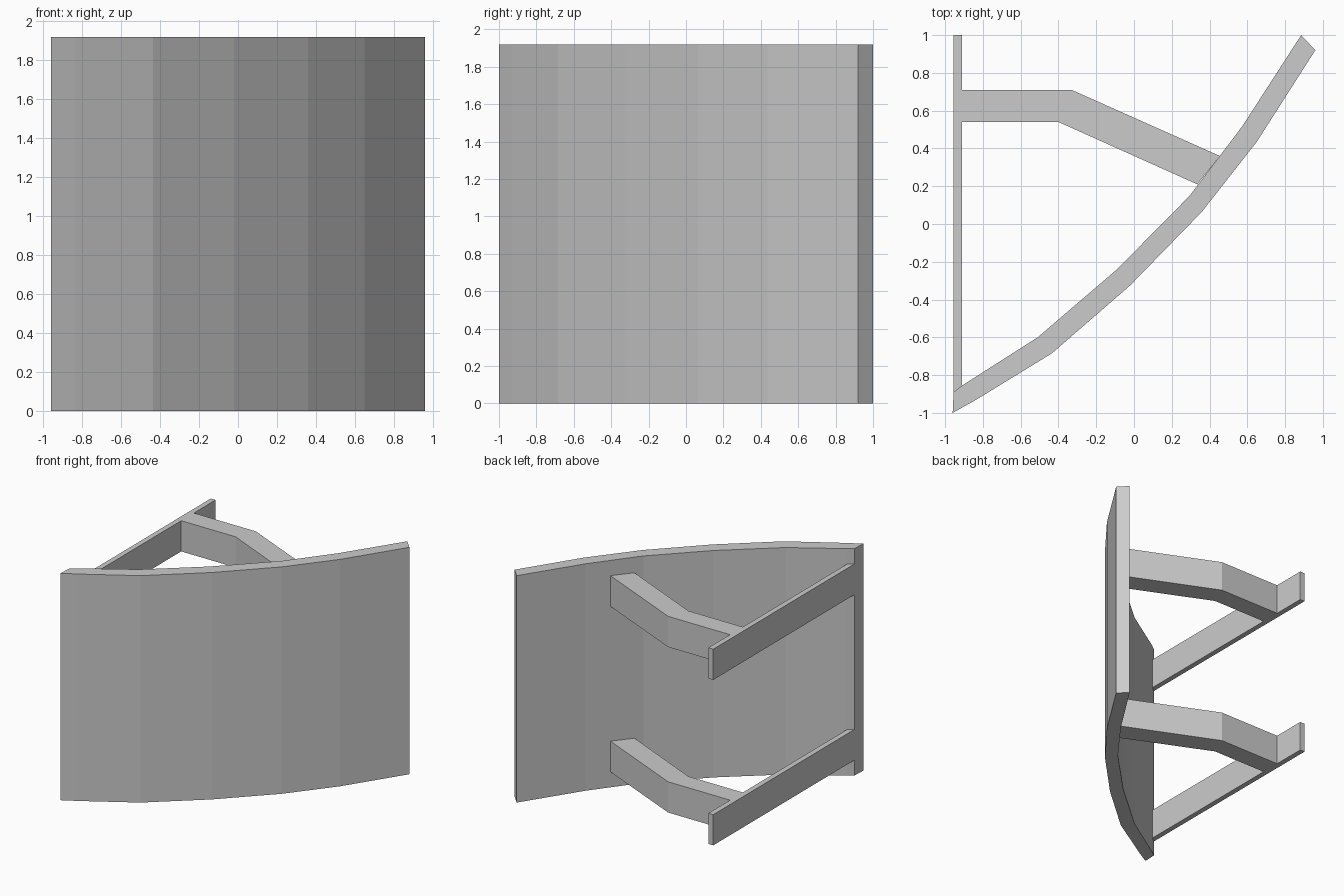
import bpy
import bmesh

cube = bpy.data.objects.get("Cube")
if cube:
    bpy.data.objects.remove(cube, do_unlink=True)

# Single grey finish
grey = bpy.data.materials.new("light_grey")
grey.use_nodes = True
grey.diffuse_color = (0.6, 0.6, 0.6, 1)
grey.node_tree.nodes["Principled BSDF"].inputs["Base Color"].default_value = grey.diffuse_color


def prism(name, edge_a, edge_b, z0, z1):
    """Flat-faced strip between two matching edge paths, raised from z0 to z1."""
    bm = bmesh.new()
    rows = [[bm.verts.new((x, y, z)) for x, y in path]
            for path in (edge_a, edge_b) for z in (z0, z1)]
    a0, a1, b0, b1 = rows
    n = len(edge_a)
    for i in range(n - 1):
        j = i + 1
        for quad in ((a0[i], a0[j], a1[j], a1[i]), (b0[j], b0[i], b1[i], b1[j]),
                     (a1[i], a1[j], b1[j], b1[i]), (a0[j], a0[i], b0[i], b0[j])):
            bm.faces.new(quad)
    for i in (0, n - 1):
        bm.faces.new((a0[i], a1[i], b1[i], b0[i]))
    bmesh.ops.recalc_face_normals(bm, faces=bm.faces)
    mesh = bpy.data.meshes.new(name)
    bm.to_mesh(mesh)
    bm.free()
    mesh.materials.append(grey)
    obj = bpy.data.objects.new(name, mesh)
    bpy.context.collection.objects.link(obj)
    return obj


HEIGHT = 1.92

# Curved front panel, faceted
outer = [(-0.96, -1.0), (-0.835, -0.93), (-0.435, -0.685), (-0.02, -0.325),
         (0.36, 0.065), (0.65, 0.435), (0.96, 0.92)]
inner = [(-0.955, -0.89), (-0.91, -0.855), (-0.51, -0.6), (-0.09, -0.24),
         (0.295, 0.15), (0.575, 0.52), (0.885, 1.0)]
prism("curved_panel", outer, inner, 0, HEIGHT)

# Two matching brackets, mirrored about mid height
for level, z in (("lower", 0.13), ("upper", HEIGHT - 0.39)):
    top = z + 0.26
    prism(level + "_side_bar", [(-0.955, -0.89), (-0.955, 1.0)],
          [(-0.91, -0.855), (-0.91, 1.0)], z, top)
    prism(level + "_bent_strut", [(-0.91, 0.54), (-0.4, 0.54), (0.335, 0.21)],
          [(-0.91, 0.71), (-0.33, 0.71), (0.455, 0.36)], z, top)
